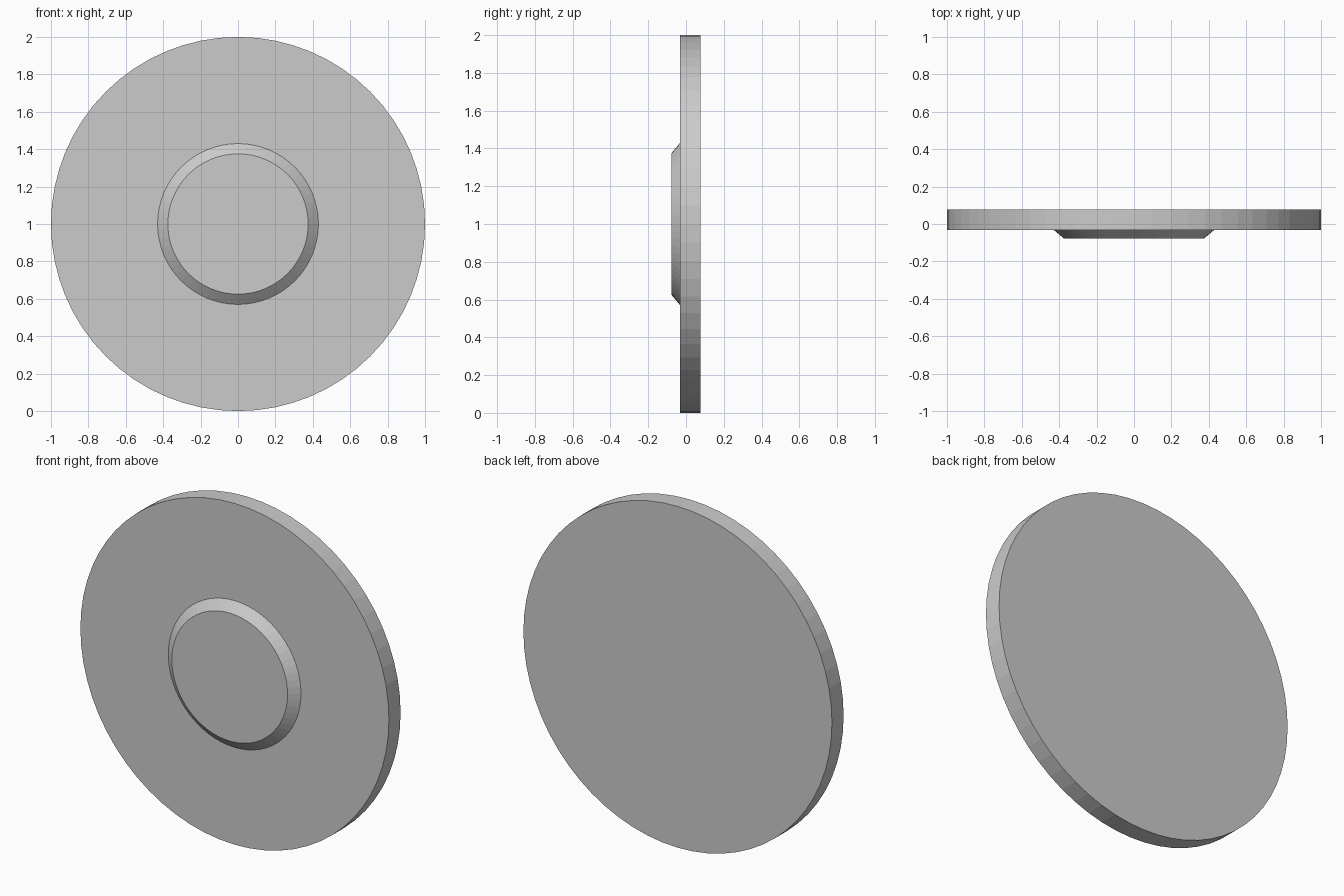
import bpy, bmesh
from math import pi, sin, cos

if "Cube" in bpy.data.objects:
    bpy.data.objects.remove(bpy.data.objects["Cube"])

SEGMENTS = 64
# Cross-section (radius, y), from the front boss to the back rim
PROFILE = [(0.375, -0.077), (0.43, -0.031), (1.0, -0.031), (1.0, 0.077)]

# Round plate with a raised, chamfered centre, as one closed turned body
bm = bmesh.new()
rings = []
for r, y in PROFILE:
    rings.append([bm.verts.new((r * cos(2 * pi * i / SEGMENTS), y,
                                1 + r * sin(2 * pi * i / SEGMENTS)))
                  for i in range(SEGMENTS)])
for a, b in zip(rings, rings[1:]):
    for i in range(SEGMENTS):
        j = (i + 1) % SEGMENTS
        bm.faces.new((a[i], a[j], b[j], b[i]))

# Flat front and back caps
bm.faces.new(rings[0])
bm.faces.new(rings[-1])
bmesh.ops.recalc_face_normals(bm, faces=bm.faces[:])

mesh = bpy.data.meshes.new("round_plate")
bm.to_mesh(mesh)
bm.free()
plate = bpy.data.objects.new("round_plate", mesh)
bpy.context.collection.objects.link(plate)
